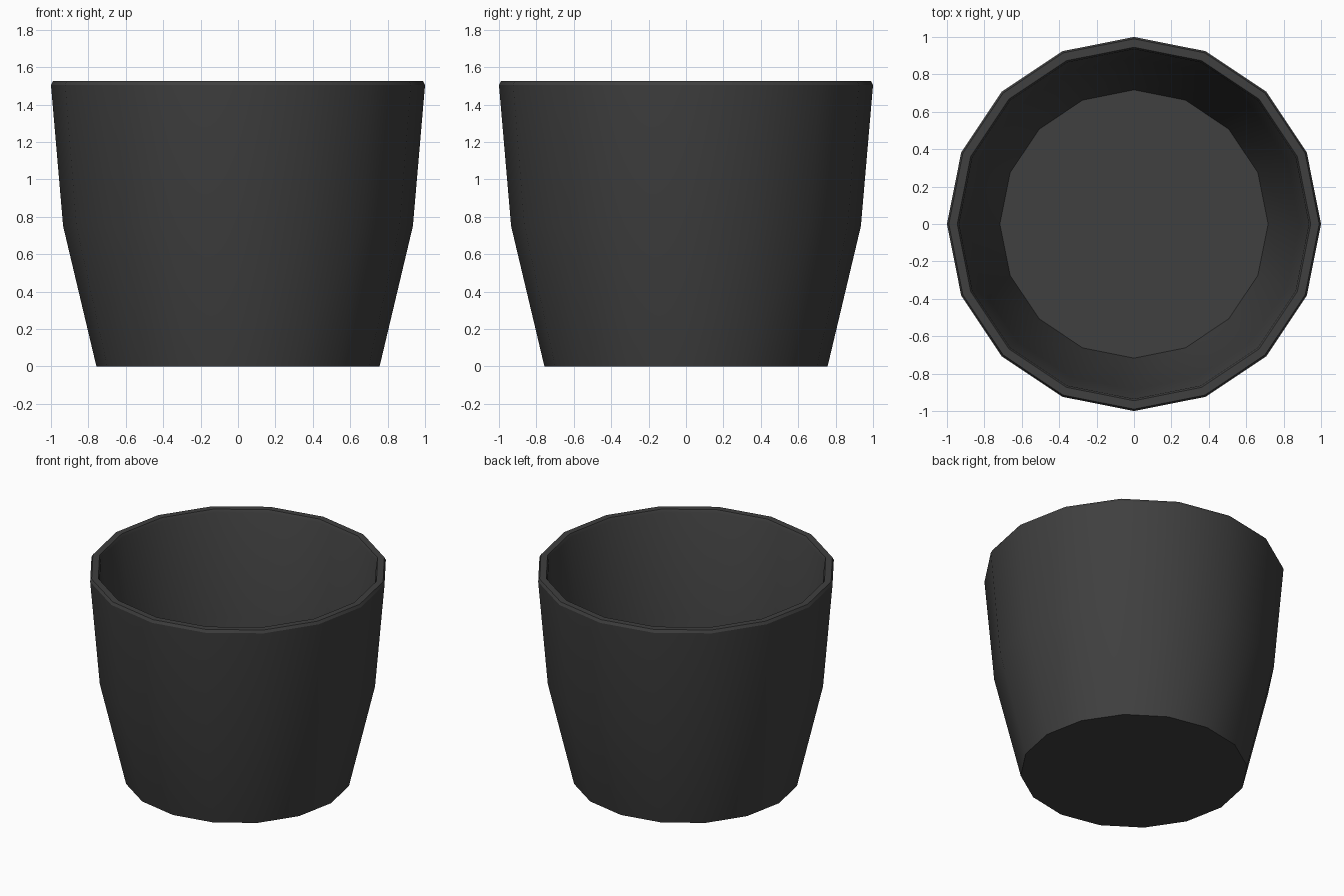
import bpy, bmesh
from math import radians, tau

if "Cube" in bpy.data.objects:
    bpy.data.objects.remove(bpy.data.objects["Cube"])

SIDES = 16
# Wall section (radius, height): outside bottom, up over the rim, down to the inner floor
PROFILE = [(0, 0), (0.757, 0), (0.935, 0.75), (1.0, 1.505), (0.99, 1.525),
           (0.945, 1.525), (0.935, 1.505), (0.885, 0.76), (0.717, 0.05), (0, 0.05)]

# Spin the section into a hollow 16-sided pot
bm = bmesh.new()
verts = [bm.verts.new((r, 0, z)) for r, z in PROFILE]
edges = [bm.edges.new(pair) for pair in zip(verts, verts[1:])]
bmesh.ops.spin(bm, geom=verts + edges, axis=(0, 0, 1), cent=(0, 0, 0),
               angle=tau, steps=SIDES, use_duplicate=False)
bmesh.ops.remove_doubles(bm, verts=bm.verts, dist=0.0005)
bmesh.ops.recalc_face_normals(bm, faces=bm.faces)
bmesh.ops.dissolve_limit(bm, angle_limit=radians(1), verts=bm.verts, edges=bm.edges)
mesh = bpy.data.meshes.new("plant_pot")
bm.to_mesh(mesh)
bm.free()
pot = bpy.data.objects.new("plant_pot", mesh)
bpy.context.collection.objects.link(pot)

# Dark glaze
dark = bpy.data.materials.new("dark_glaze")
dark.diffuse_color = (0.05, 0.05, 0.05, 1)
dark.use_nodes = True
dark.node_tree.nodes["Principled BSDF"].inputs["Base Color"].default_value = dark.diffuse_color
mesh.materials.append(dark)

# Smooth walls with crisp rim and base
bpy.context.view_layer.objects.active = pot
pot.select_set(True)
bpy.ops.object.shade_smooth_by_angle(angle=radians(30))
